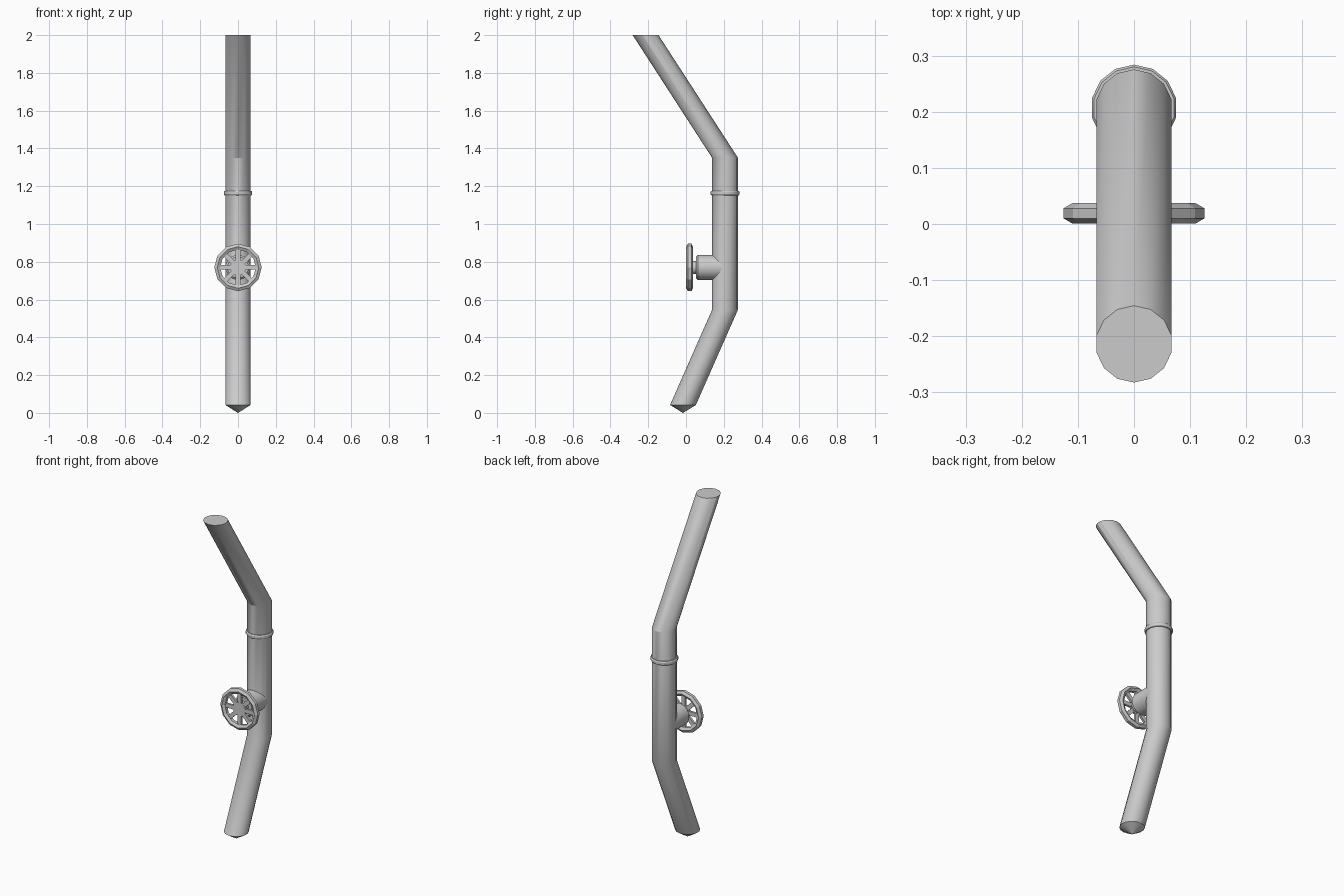
import bpy, bmesh, math
from mathutils import Vector, Matrix

if "Cube" in bpy.data.objects:
    bpy.data.objects.remove(bpy.data.objects["Cube"])


def finish(bm, name, smooth=True):
    bmesh.ops.remove_doubles(bm, verts=bm.verts, dist=1e-5)
    bmesh.ops.recalc_face_normals(bm, faces=bm.faces)
    me = bpy.data.meshes.new(name)
    bm.to_mesh(me)
    bm.free()
    ob = bpy.data.objects.new(name, me)
    bpy.context.collection.objects.link(ob)
    if smooth:
        bpy.ops.object.select_all(action='DESELECT')
        ob.select_set(True)
        bpy.context.view_layer.objects.active = ob
        bpy.ops.object.shade_smooth_by_angle(angle=math.radians(28))
    return ob


def add_loft(bm, rings, n, closed=False):
    """Bridge horizontal rings given as (centre y, z, radius), first vertex facing -y."""
    loops = [[bm.verts.new((r * math.sin(2 * math.pi * i / n),
                            y - r * math.cos(2 * math.pi * i / n), z))
              for i in range(n)] for y, z, r in rings]
    pairs = list(zip(loops, loops[1:]))
    if closed:
        pairs.append((loops[-1], loops[0]))
    for a, b in pairs:
        for i in range(n):
            j = (i + 1) % n
            bm.faces.new((a[i], a[j], b[j], b[i]))
    if not closed:
        bm.faces.new(loops[0][::-1])
        bm.faces.new(loops[-1])


R, SIDES, PIPE_Y, WHEEL_Z = 0.0685, 14, 0.207, 0.77

# Bent pipe with horizontal cross-sections and a pointed foot
bm = bmesh.new()
add_loft(bm, [(-0.016, 0.0, 0.0005), (-0.016, 0.042, R), (PIPE_Y, 0.547, R),
              (PIPE_Y, 1.35, R), (-0.214, 2.0, R)], SIDES)
finish(bm, "pipe")

# Joint collar
bm = bmesh.new()
add_loft(bm, [(PIPE_Y, 1.152, 0.066), (PIPE_Y, 1.152, 0.073), (PIPE_Y, 1.158, 0.077),
              (PIPE_Y, 1.170, 0.077), (PIPE_Y, 1.176, 0.073), (PIPE_Y, 1.176, 0.066)],
         SIDES, closed=True)
finish(bm, "collar")

# Parts built upright along z, then turned so local z points to +y
turn = Matrix.Translation((0, 0, WHEEL_Z)) @ Matrix.Rotation(-math.pi / 2, 4, 'X')

# Valve stem and body running into the pipe
bm = bmesh.new()
add_loft(bm, [(0, 0.02, 0.035), (0, 0.053, 0.035), (0, 0.053, 0.056),
              (0, 0.063, 0.067), (0, 0.19, 0.067)], SIDES)
bm.transform(turn)
finish(bm, "valve_body")

# Wheel rim: 12 segments of hexagonal tube
bm = bmesh.new()
hexagon = [math.radians(30 + 60 * k) for k in range(6)]
add_loft(bm, [(0, 0.019 + 0.018 * math.sin(a), 0.11 + 0.018 * math.cos(a))
              for a in hexagon], 12, closed=True)
bm.transform(turn)
finish(bm, "wheel_rim", smooth=False)

# Hub and eight spokes
bm = bmesh.new()
add_loft(bm, [(0, 0.012, 0.042), (0, 0.026, 0.042)], 16)
bm.transform(turn)
finish(bm, "wheel_hub", smooth=False)

bm = bmesh.new()
for k in range(8):
    m = (turn @ Matrix.Rotation(k * math.pi / 4, 4, 'Z')
         @ Matrix.Translation((0.068, 0, 0.019))
         @ Matrix.Diagonal((0.07, 0.024, 0.013, 1)))
    bmesh.ops.create_cube(bm, size=1, matrix=m)
finish(bm, "wheel_spokes", smooth=False)
